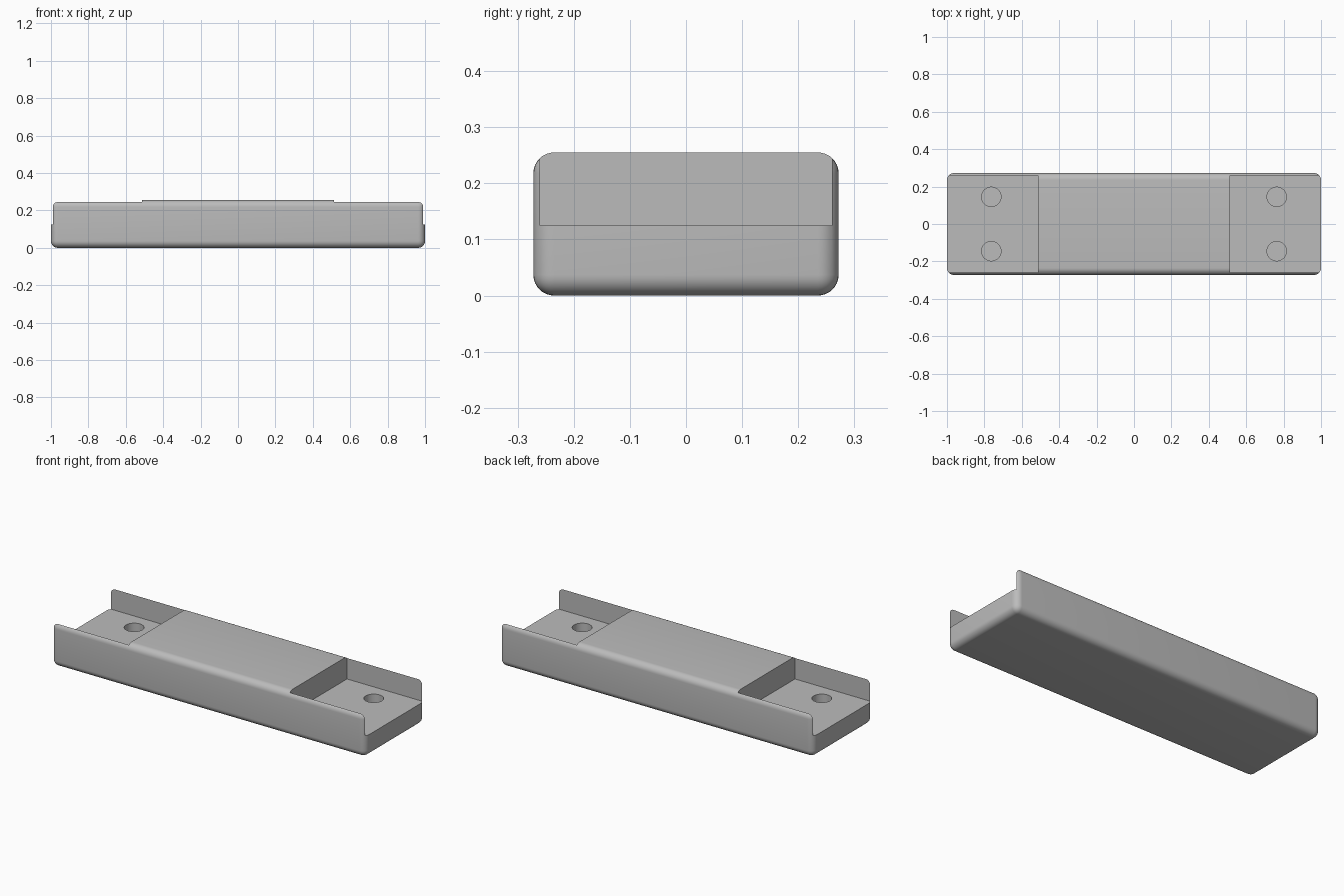
import bpy
import math

cube = bpy.data.objects.get("Cube")
if cube:
    bpy.data.objects.remove(cube, do_unlink=True)

LENGTH, WIDTH, HEIGHT = 2.0, 0.544, 0.255
FLOOR, HOLE_BOTTOM = 0.125, 0.03

grey = bpy.data.materials.new("light grey")
grey.use_nodes = True
colour = (0.5, 0.5, 0.5, 1)
grey.diffuse_color = colour
grey.node_tree.nodes["Principled BSDF"].inputs["Base Color"].default_value = colour


def box(name, centre, size):
    bpy.ops.mesh.primitive_cube_add(size=1, location=centre)
    ob = bpy.context.object
    ob.name = name
    ob.scale = size
    bpy.ops.object.transform_apply(location=False, rotation=False, scale=True)
    return ob


def apply(ob, modifier):
    bpy.ops.object.select_all(action="DESELECT")
    ob.select_set(True)
    bpy.context.view_layer.objects.active = ob
    bpy.ops.object.modifier_apply(modifier=modifier.name)


def cut(ob, cutter):
    cutter.hide_render = True
    mod = ob.modifiers.new("cut", "BOOLEAN")
    mod.operation = "DIFFERENCE"
    mod.solver = "EXACT"
    mod.object = cutter
    apply(ob, mod)
    bpy.data.objects.remove(cutter, do_unlink=True)


# Rounded bar
bar = box("mounting_bar", (0, 0, HEIGHT / 2), (LENGTH, WIDTH, HEIGHT))
bar.data.materials.append(grey)
bevel = bar.modifiers.new("rounding", "BEVEL")
bevel.width = 0.037
bevel.segments = 8
apply(bar, bevel)

for side in (-1, 1):
    # Open-ended pocket between thin side walls
    cut(bar, box("pocket_cutter", (side * 0.862, 0, FLOOR + 0.15), (0.7, 0.52, 0.3)))
    # Blind screw holes in the pocket floor
    for y in (-0.145, 0.145):
        bpy.ops.mesh.primitive_cylinder_add(
            vertices=48, radius=0.052, depth=0.2,
            location=(side * 0.763, y, HOLE_BOTTOM + 0.1))
        cut(bar, bpy.context.object)

bpy.ops.object.select_all(action="DESELECT")
bar.select_set(True)
bpy.context.view_layer.objects.active = bar
bpy.ops.object.shade_smooth_by_angle(angle=math.radians(30))
